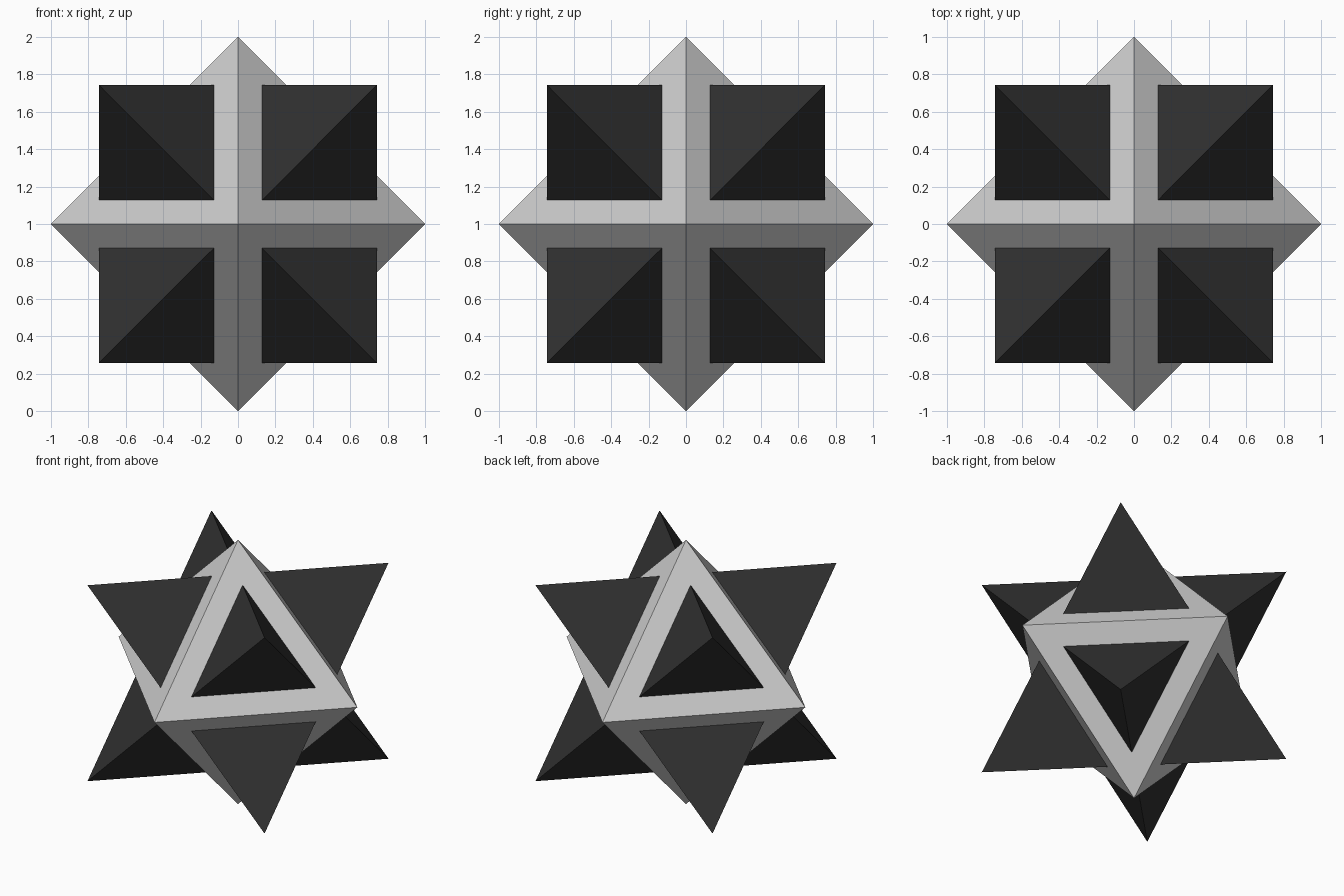
import bpy, bmesh
from mathutils import Vector

if "Cube" in bpy.data.objects:
    bpy.data.objects.remove(bpy.data.objects["Cube"])

CENTRE = Vector((0, 0, 1))
INNER, OUTER = 0.129, 0.742   # spike extents along each axis


def hull_object(name, points):
    """Convex flat-faced solid through the given points."""
    bm = bmesh.new()
    for p in points:
        bm.verts.new(p)
    bmesh.ops.convex_hull(bm, input=bm.verts[:])
    bmesh.ops.recalc_face_normals(bm, faces=bm.faces[:])
    mesh = bpy.data.meshes.new(name)
    bm.to_mesh(mesh)
    bm.free()
    obj = bpy.data.objects.new(name, mesh)
    obj.location = CENTRE
    bpy.context.collection.objects.link(obj)
    return obj


# Central octahedron
axes = [Vector([float(i == j) for j in range(3)]) for i in range(3)]
hull_object("octahedron_core", [s * a for a in axes for s in (1, -1)])

# Regular tetrahedral spike on one face, mirrored to all eight
base = [Vector((INNER,) * 3) + (OUTER - INNER) * a for a in axes]
spikes = hull_object("face_spikes", base + [Vector((OUTER,) * 3)])
mirror = spikes.modifiers.new("Mirror", "MIRROR")
mirror.use_axis = (True, True, True)
mirror.use_mirror_merge = False

# Dark spike colour
dark = bpy.data.materials.new("dark_spike")
dark.diffuse_color = (0.03, 0.03, 0.03, 1)
dark.use_nodes = True
dark.node_tree.nodes["Principled BSDF"].inputs["Base Color"].default_value = dark.diffuse_color
spikes.data.materials.append(dark)
